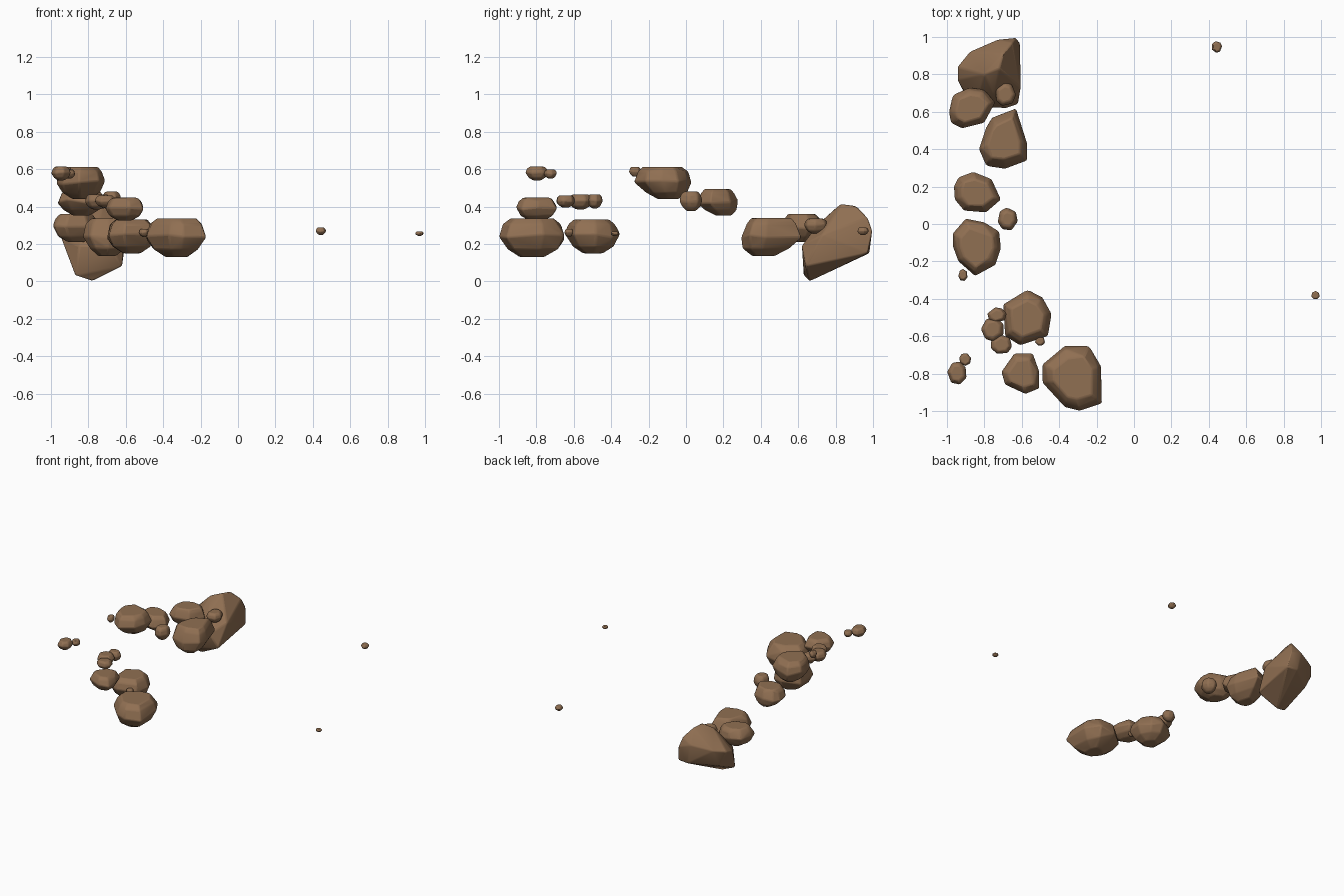
import bpy, bmesh, math, random
from mathutils import Vector

if "Cube" in bpy.data.objects:
    bpy.data.objects.remove(bpy.data.objects["Cube"])

random.seed(4)
brown = bpy.data.materials.new("brown_rock")
brown.diffuse_color = (0.28, 0.16, 0.085, 1)
brown.use_nodes = True
brown.node_tree.nodes["Principled BSDF"].inputs["Base Color"].default_value = brown.diffuse_color


def hull(name, points, bevel):
    """Convex faceted stone with slightly softened edges."""
    bm = bmesh.new()
    for p in points:
        bm.verts.new(p)
    res = bmesh.ops.convex_hull(bm, input=bm.verts)
    loose = [v for v in bm.verts if not v.link_faces]
    bmesh.ops.delete(bm, geom=loose, context='VERTS')
    bmesh.ops.dissolve_limit(bm, angle_limit=math.radians(9), verts=bm.verts, edges=bm.edges)
    bmesh.ops.recalc_face_normals(bm, faces=bm.faces)
    me = bpy.data.meshes.new(name)
    bm.to_mesh(me)
    bm.free()
    me.materials.append(brown)
    ob = bpy.data.objects.new(name, me)
    bpy.context.collection.objects.link(ob)
    mod = ob.modifiers.new("soft_edges", 'BEVEL')
    mod.width = bevel
    mod.segments = 2
    mod.limit_method = 'ANGLE'
    mod.angle_limit = math.radians(15)
    return ob


# height fraction, outline scale
PROFILE = [(0, .38), (.2, .78), (.52, 1), (.85, .88), (1, .68)]


def rock(name, outline, z0, z1, low=(0, 0), bevel=.008):
    """Stone from its plan outline; low shifts the underside."""
    cx = (min(p[0] for p in outline) + max(p[0] for p in outline)) / 2
    cy = (min(p[1] for p in outline) + max(p[1] for p in outline)) / 2
    pts = []
    for t, s in PROFILE:
        for x, y in outline:
            k = s * (1 if s == 1 else random.uniform(.9, 1.03))
            f = max(0, .52 - t) * 2
            z = z0 + (z1 - z0) * (t + (random.uniform(-.08, .08) if s == 1 else 0))
            pts.append((cx + (x - cx) * k + low[0] * f, cy + (y - cy) * k + low[1] * f, z))
    hull(name, pts, bevel)


def pebble(name, x0, x1, y0, y1, z0, z1, turn):
    """Small stone filling the given box."""
    raw = []
    for i in range(7):
        a = turn + i * math.tau / 7 + random.uniform(-.15, .15)
        raw.append((math.cos(a), math.sin(a)))
    lo = [min(p[i] for p in raw) for i in (0, 1)]
    hi = [max(p[i] for p in raw) for i in (0, 1)]
    outline = [(x0 + (x1 - x0) * (x - lo[0]) / (hi[0] - lo[0]),
                y0 + (y1 - y0) * (y - lo[1]) / (hi[1] - lo[1])) for x, y in raw]
    rock(name, outline, z0, z1, bevel=(z1 - z0) * .08)


# Tall back boulder
hull("back_boulder", [
    (-.78, .66, 0), (-.87, .63, .03), (-.62, .64, .08), (-.61, .97, .15), (-.70, .98, .15),
    (-.63, .995, .27), (-.73, .985, .30), (-.65, .97, .34), (-.70, .91, .405), (-.72, .83, .415),
    (-.80, .80, .39), (-.88, .92, .27), (-.945, .84, .25), (-.945, .77, .23), (-.91, .72, .13),
    (-.605, .73, .25), (-.75, .70, .30), (-.85, .63, .19), (-.68, .62, .19), (-.88, .85, .13)], .008)

# Large flat stones
rock("back_left_stone", [(-.99, .60), (-.97, .69), (-.88, .73), (-.80, .72), (-.74, .65),
                         (-.80, .54), (-.92, .51), (-.98, .54)], .21, .36)
rock("back_inner_stone", [(-.83, .40), (-.79, .52), (-.76, .57), (-.63, .62), (-.57, .43),
                          (-.57, .34), (-.69, .295), (-.79, .31)], .135, .338, (0, -.04))
rock("middle_stone", [(-.965, .2), (-.94, .25), (-.86, .28), (-.76, .24), (-.71, .13),
                      (-.79, .06), (-.91, .07), (-.96, .13)], .352, .493, (0, .03))
rock("upper_stone", [(-.97, -.05), (-.90, .03), (-.80, .01), (-.72, -.04), (-.71, -.13),
                     (-.74, -.22), (-.85, -.28), (-.94, -.2), (-.97, -.12)], .44, .612, (0, .03))
rock("front_middle_stone", [(-.70, -.43), (-.57, -.35), (-.49, -.39), (-.44, -.48),
                            (-.46, -.6), (-.61, -.65), (-.69, -.6)], .15, .33)
rock("front_boulder", [(-.49, -.75), (-.49, -.85), (-.37, -.98), (-.29, -1), (-.17, -.96),
                       (-.175, -.76), (-.24, -.65), (-.37, -.65)], .13, .337)
rock("front_upper_stone", [(-.71, -.79), (-.64, -.69), (-.54, -.69), (-.505, -.79),
                           (-.505, -.88), (-.58, -.91), (-.69, -.86)], .325, .447)

# Small stones between and beside the large ones
SMALL = [
    (-.74, -.63, .63, .76, .255, .335), (-.73, -.62, -.035, .09, .375, .48),
    (-.94, -.89, -.305, -.24, .56, .612), (-.82, -.695, -.63, -.50, .385, .465),
    (-.785, -.68, -.53, -.445, .39, .465), (-.765, -.65, -.695, -.59, .395, .46),
    (-.53, -.475, -.65, -.60, .24, .28), (-1, -.895, -.86, -.735, .54, .613),
    (-.935, -.87, -.76, -.69, .55, .597), (.415, .472, .915, .978, .248, .287),
    (.948, .993, -.402, -.358, .243, .266)]
for i, box in enumerate(SMALL):
    pebble("small_stone_%d" % (i + 1), *box, i * .7)

# Smooth the softened edges, keep the facets
bpy.ops.object.select_all(action='SELECT')
bpy.context.view_layer.objects.active = bpy.context.selected_objects[0]
bpy.ops.object.shade_smooth_by_angle(angle=math.radians(25))
